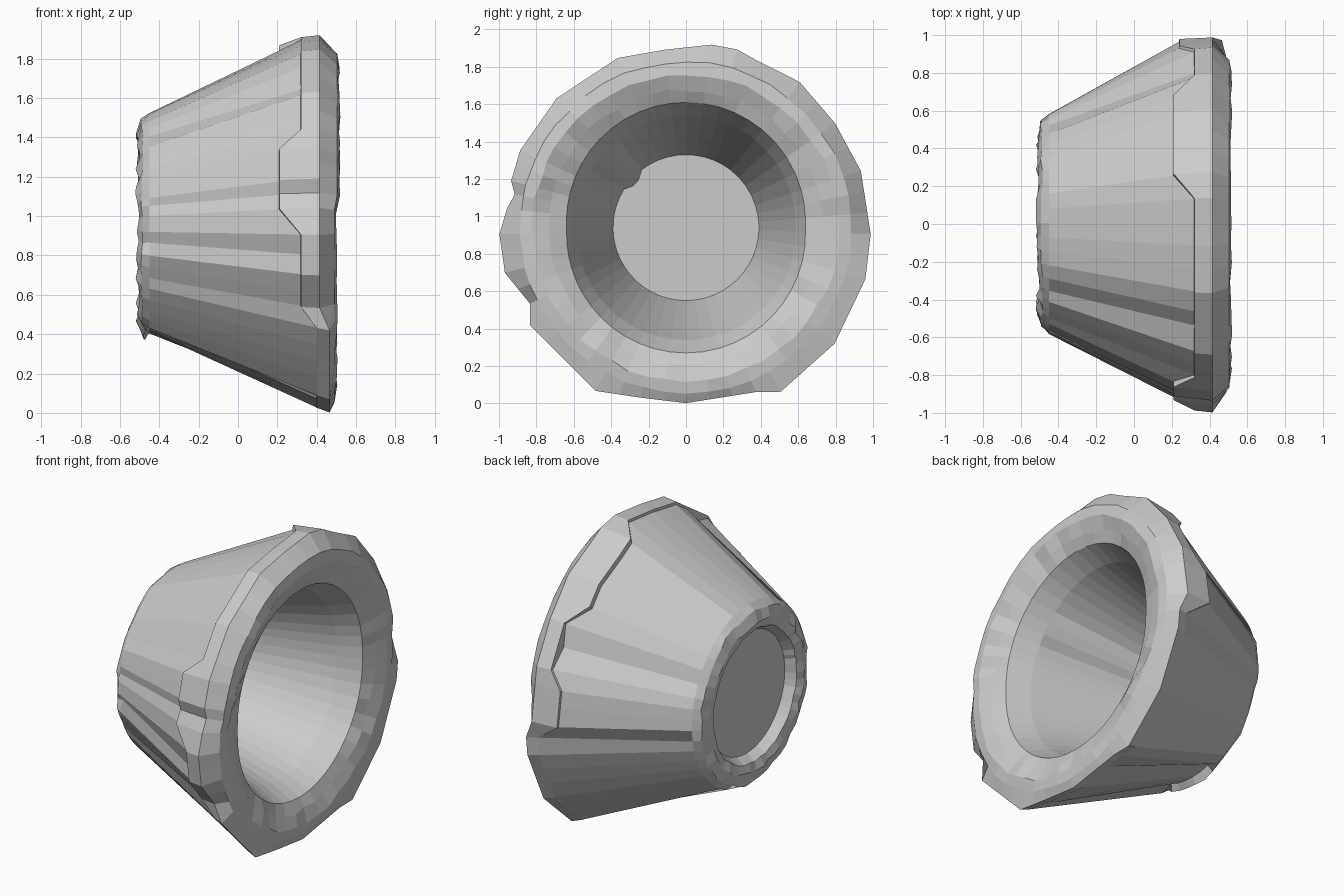
import bpy, bmesh, random
from math import sin, cos, radians, ceil

cube = bpy.data.objects.get("Cube")
if cube:
    bpy.data.objects.remove(cube, do_unlink=True)

random.seed(4)
CENTRE_Z = 0.94

stone = bpy.data.materials.new("grey_stone")
stone.use_nodes = True
stone.diffuse_color = (0.6, 0.6, 0.6, 1)
stone.node_tree.nodes["Principled BSDF"].inputs["Base Color"].default_value = (0.6, 0.6, 0.6, 1)

# Chipped outline of the wide rim: angle around the x axis (0 is +y), radius
OUTLINE = [(-2, .99), (18, .985), (35, .975), (52, .99), (67, .973), (74, .993),
           (82, .99), (97, .96), (112, .98), (135, .98), (155, .98), (165, .97),
           (169, .935), (174, .965), (182, 1.0), (194, 1.0), (206, .93), (212, .985),
           (241, 1.0), (255, .943), (270, .94), (293, .957), (300, 1.015),
           (322, 1.01), (344, 1.0), (358, .99)]


def chord_radius(a, a0, r0, a1, r1):
    """Radius at angle a on the straight edge between two outline corners."""
    near, far = radians(a - a0), radians(a1 - a)
    return r0 * r1 * sin(near + far) / (r1 * sin(far) + r0 * sin(near))


def within(angle, *spans):
    return any(lo <= angle <= hi for lo, hi in spans)


def wobble(size):
    return random.uniform(-size, size)


def profile(a, rim):
    """Points (x, radius) from the inner floor, round the rim, to the rear."""
    low = 208 < a < 356
    upper = 10 < a < 170
    # The lip is a thin step, longer where chunks remain, flush underneath
    lip_x, edge_x, lip, cone = .32, .415, rim - .012, rim - .028
    if low:
        lip_x, edge_x, lip, cone = .40, .465, rim - .026, rim - .028
    elif within(a, (42, 74), (154, 175)):
        lip_x, lip, cone = .21, rim - .028, rim - .06
    elif within(a, (-2, 17)):
        lip_x, lip, cone = .24, rim - .01, rim - .025
    # Tapering grooves in the outer wall
    if within(a, (20, 30), (122, 128)):
        cone -= .05
    rear, collar_x, collar = .583, -.49, .548
    if within(a, (184, 193)):
        rear -= .04
    elif within(a, (248, 292)):
        rear, collar_x, collar = .525, -.475, .565
    # Uneven tiles on the rim face
    bump = wobble(.012)
    chip = .025 if 215 < a < 330 and random.random() < .4 else 0
    bulge = .014 if upper else 0
    oval = .032 * abs(sin(radians(a)))
    gouge = .03 if within(a, (134, 146)) else 0
    return [
        (-.42, .39 - gouge),
        (.30, .585 + oval * .5),
        (.445, .638 + oval),
        (.48 + bump - chip, .735 + wobble(.01)),
        (.50 + bulge + bump / 2, .82 + wobble(.008)),
        (.49 + bulge, .885 + wobble(.006)),
        (edge_x, rim - .002),
        (lip_x, lip),
        (lip_x - .002, cone),
        (-.45, rear),
        (collar_x + wobble(.008), collar + wobble(.008)),
        (-.51 + wobble(.01), .48 + wobble(.008)),
        (-.495, .425 + wobble(.006)),
        (-.435, .39),
    ]


# Stone cup: one column of vertices per angle, with a column on every corner
bm = bmesh.new()
columns = []
for (a0, r0), (a1, r1) in zip(OUTLINE, OUTLINE[1:]):
    steps = ceil((a1 - a0) / 9)
    for k in range(steps):
        a = a0 + (a1 - a0) * k / steps
        t = radians(a)
        points = profile(a, chord_radius(a, a0, r0, a1, r1))
        columns.append([bm.verts.new((x, r * cos(t), CENTRE_Z + r * sin(t))) for x, r in points])
for c0, c1 in zip(columns, columns[1:] + columns[:1]):
    for j in range(len(c0) - 1):
        bm.faces.new((c0[j], c1[j], c1[j + 1], c0[j + 1]))

# Floor of the hollow and the recessed rear disc
bm.faces.new([c[0] for c in columns])
bm.faces.new([c[-1] for c in reversed(columns)])
bmesh.ops.recalc_face_normals(bm, faces=bm.faces)

mesh = bpy.data.meshes.new("stone_cup")
bm.to_mesh(mesh)
bm.free()
mesh.materials.append(stone)
cup = bpy.data.objects.new("stone_cup", mesh)
bpy.context.collection.objects.link(cup)
